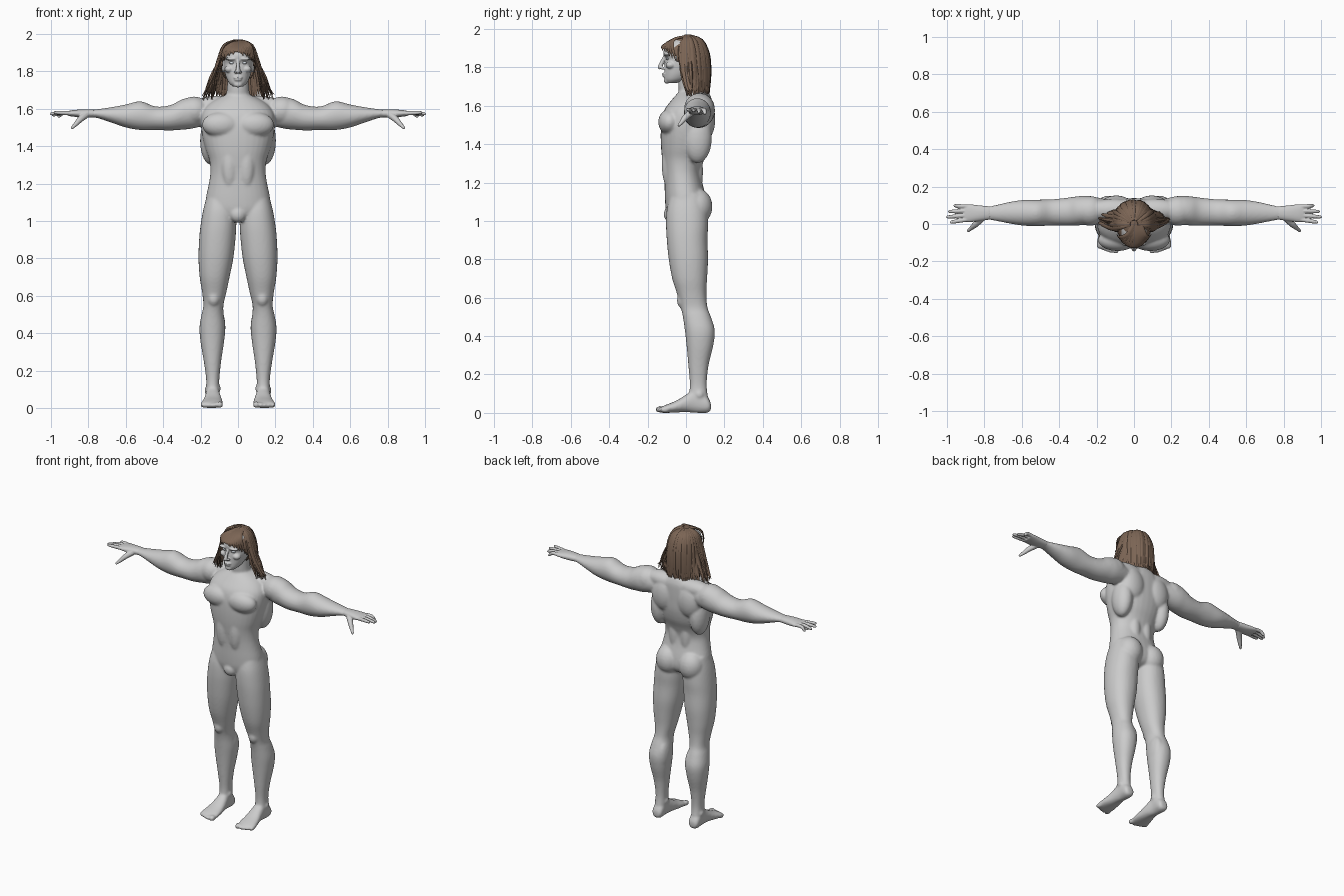
import bpy, bmesh, math, random
from mathutils import Vector, Matrix

random.seed(4)
if "Cube" in bpy.data.objects:
    bpy.data.objects.remove(bpy.data.objects["Cube"])


def material(name, rgb):
    mat = bpy.data.materials.new(name)
    mat.use_nodes = True
    mat.diffuse_color = (*rgb, 1)
    bsdf = next(n for n in mat.node_tree.nodes if n.type == "BSDF_PRINCIPLED")
    bsdf.inputs["Base Color"].default_value = (*rgb, 1)
    bsdf.inputs["Roughness"].default_value = .7
    return mat


skin = material("grey skin", (.6, .6, .6))
brown = material("brown hair", (.2, .13, .09))
pale = material("pale eye", (.7, .75, .8))


def curve_through(rows, steps):
    """Smooth interpolation through tuples of numbers."""
    out = []
    for i in range(len(rows) - 1):
        a, b = rows[max(i - 1, 0)], rows[i]
        c, d = rows[i + 1], rows[min(i + 2, len(rows) - 1)]
        for k in range(steps):
            t = k / steps
            out.append([q + t * (r - p) / 2 + t * t * (p - 2.5 * q + 2 * r - s / 2)
                        + t ** 3 * (1.5 * (q - r) + (s - p) / 2)
                        for p, q, r, s in zip(a, b, c, d)])
    return out + [list(rows[-1])]


def skin_rings(bm, rings):
    rings = [[bm.verts.new(p) for p in ring] for ring in rings]
    n = len(rings[0])
    for a, b in zip(rings, rings[1:]):
        for i in range(n):
            bm.faces.new((a[i], a[(i + 1) % n], b[(i + 1) % n], b[i]))
    bm.faces.new(rings[0][::-1])
    bm.faces.new(rings[-1])


def loft(bm, axis, rows, side=1, power=2.2, sides=32):
    """Rounded sections along an axis, each row: position, then two extents."""
    others = [k for k in range(3) if k != axis]
    rings = []
    for t, a0, a1, b0, b1 in curve_through(rows, 4):
        ring = []
        for i in range(sides):
            ang = math.tau * i / sides
            c, s = math.cos(ang), math.sin(ang)
            p = Vector()
            p[axis] = t
            p[others[0]] = (a0 + a1) / 2 + (a1 - a0) / 2 * math.copysign(abs(c) ** (2 / power), c)
            p[others[1]] = (b0 + b1) / 2 + (b1 - b0) / 2 * math.copysign(abs(s) ** (2 / power), s)
            p.x *= side
            ring.append(p)
        rings.append(ring)
    skin_rings(bm, rings)


def centred(rows):
    return [(z, -w, w, front, back) for z, w, front, back in rows]


def blob(bm, centre, radii, side=1):
    x, y, z = centre
    bmesh.ops.create_icosphere(bm, subdivisions=3, radius=1,
                               matrix=Matrix.Translation((x * side, y, z)) @ Matrix.Diagonal((*radii, 1)))


def sweep(bm, points, widths, flat=1, ref=None, sides=8, steps=3):
    """Tapered strand through points; ref is the thin direction."""
    rows = curve_through([(*p, w) for p, w in zip(points, widths)], steps)
    pts = [Vector(r[:3]) for r in rows]
    rings = []
    for i, p in enumerate(pts):
        t = pts[min(i + 1, len(pts) - 1)] - pts[max(i - 1, 0)]
        n = Vector(ref) if ref else p - Vector((0, 0, min(p.z, 1.85)))
        across = t.cross(n).normalized()
        up = across.cross(t).normalized() * flat
        w = max(rows[i][3], .0015)
        rings.append([p + w * (across * math.cos(math.tau * k / sides) + up * math.sin(math.tau * k / sides))
                      for k in range(sides)])
    skin_rings(bm, rings)


def finish(bm, name, mat, voxel=None, smooth=6):
    bmesh.ops.recalc_face_normals(bm, faces=bm.faces[:])
    mesh = bpy.data.meshes.new(name)
    bm.to_mesh(mesh)
    bm.free()
    mesh.materials.append(mat)
    mesh.polygons.foreach_set("use_smooth", [True] * len(mesh.polygons))
    ob = bpy.data.objects.new(name, mesh)
    bpy.context.scene.collection.objects.link(ob)
    if voxel:
        fuse = ob.modifiers.new("fuse", "REMESH")
        fuse.mode, fuse.voxel_size, fuse.use_smooth_shade = "VOXEL", voxel, True
        soften = ob.modifiers.new("soften", "SMOOTH")
        soften.factor, soften.iterations = .5, smooth
    return ob


# Torso and neck
body = bmesh.new()
loft(body, 2, centred([
    (1.0, .04, -.06, .05), (1.02, .11, -.09, .09), (1.06, .17, -.105, .11), (1.12, .172, -.11, .105),
    (1.2, .156, -.112, .085), (1.26, .148, -.116, .078), (1.32, .152, -.124, .095), (1.38, .172, -.13, .12),
    (1.45, .19, -.132, .135), (1.52, .198, -.128, .138), (1.58, .19, -.112, .138), (1.63, .15, -.075, .135),
    (1.67, .08, -.04, .12)]))
loft(body, 2, centred([(1.58, .085, -.04, .12), (1.66, .068, -.036, .1),
                       (1.7, .06, -.04, .085), (1.78, .055, -.04, .08)]), power=2)
blob(body, (0, -.078, 1.035), (.045, .038, .045))
for s in (1, -1):
    # Muscle masses: chest, lats, shoulder blades, neck slope, shoulder, lower back, seat
    blob(body, (.088, -.085, 1.515), (.105, .06, .068), s)
    blob(body, (.145, .06, 1.43), (.058, .075, .13), s)
    blob(body, (.095, .1, 1.53), (.085, .053, .11), s)
    blob(body, (.11, .075, 1.615), (.14, .06, .055), s)
    blob(body, (.235, .07, 1.588), (.085, .08, .078), s)
    blob(body, (.042, .055, 1.26), (.038, .034, .13), s)
    blob(body, (.085, .058, 1.075), (.083, .08, .095), s)
    blob(body, (.045, -.09, 1.3), (.045, .037, .13), s)
    # Leg
    loft(body, 2, [
        (1.14, .03, .165, -.08, .09), (1.06, .014, .186, -.1, .11), (.98, .009, .2, -.104, .115),
        (.9, .014, .208, -.1, .112), (.8, .025, .211, -.09, .115), (.7, .045, .205, -.072, .11),
        (.62, .062, .192, -.047, .106), (.55, .078, .185, -.028, .112), (.5, .076, .195, -.016, .13),
        (.43, .068, .206, -.006, .15), (.35, .075, .2, .003, .142), (.25, .09, .183, .012, .118),
        (.15, .1, .17, .02, .108), (.08, .1, .172, .015, .115), (.03, .105, .168, .02, .12)], s)
    blob(body, (.13, -.01, .585), (.035, .038, .045), s)
    blob(body, (.103, .08, .43), (.036, .06, .1), s)
    # Foot with ankle bones and toes
    loft(body, 1, [
        (.13, .115, .158, .015, .05), (.11, .1, .172, 0, .085), (.05, .1, .172, 0, .125),
        (0, .09, .178, .004, .095), (-.05, .083, .19, .002, .064), (-.1, .08, .2, 0, .044),
        (-.128, .084, .2, 0, .032)], s)
    blob(body, (.104, .06, .105), (.013, .02, .02), s)
    blob(body, (.167, .07, .095), (.013, .02, .02), s)
    blob(body, (.097, -.135, .018), (.018, .026, .018), s)
    for k in range(4):
        blob(body, (.124 + .021 * k, -.134 + .008 * k, .015), (.011, .024, .015), s)
    # Arm
    loft(body, 0, [
        (.14, .03, .13, 1.52, 1.63), (.24, 0, .15, 1.495, 1.66), (.3, -.008, .148, 1.488, 1.65),
        (.36, -.01, .14, 1.484, 1.62), (.44, -.008, .132, 1.486, 1.612), (.52, -.012, .13, 1.486, 1.64),
        (.6, -.008, .128, 1.5, 1.623), (.68, .005, .115, 1.527, 1.608), (.76, .02, .097, 1.552, 1.597),
        (.82, .026, .092, 1.552, 1.593)], s, power=2)
finish(body, "body", skin, .007, 8)

# Hands
for s, name in ((1, "left_hand"), (-1, "right_hand")):
    hand = bmesh.new()
    loft(hand, 0, [(.77, .024, .094, 1.554, 1.596), (.83, .015, .1, 1.552, 1.597),
                   (.88, .01, .106, 1.558, 1.593), (.908, .013, .104, 1.562, 1.588)], s)
    for root, tip, reach, drop in ((.024, .01, .985, 1.58), (.047, .038, 1.003, 1.574),
                                   (.07, .067, .993, 1.567), (.093, .098, .965, 1.56)):
        sweep(hand, [(s * .89, root, 1.576), (s * .935, (root + tip) / 2, 1.578),
                     (s * (reach - .008), tip, drop), (s * reach, tip, drop)],
              (.012, .0115, .009, .004), ref=(0, 0, 1))
    sweep(hand, [(s * .81, .035, 1.57), (s * .845, 0, 1.542), (s * .87, -.022, 1.515),
                 (s * .89, -.04, 1.495)], (.02, .017, .012, .007), ref=(0, 0, 1))
    finish(hand, name, skin, .0035, 4)

# Head: skull, brow, nose, cheeks, lips, chin and ears
head = bmesh.new()
loft(head, 2, centred([
    (1.718, .026, -.1, -.05), (1.735, .046, -.112, 0), (1.76, .06, -.113, .04), (1.79, .07, -.112, .08),
    (1.82, .076, -.11, .095), (1.845, .077, -.107, .1), (1.87, .079, -.117, .104), (1.9, .078, -.112, .102),
    (1.93, .066, -.085, .085), (1.95, .04, -.045, .05)]), power=2.1)
sweep(head, [(0, -.11, 1.858), (0, -.124, 1.83), (0, -.135, 1.802), (0, -.132, 1.793)],
      (.009, .01, .013, .009), ref=(0, 1, 0))
blob(head, (0, -.112, 1.766), (.025, .013, .007))
blob(head, (0, -.11, 1.755), (.021, .013, .007))
blob(head, (0, -.1, 1.73), (.024, .015, .016))
for s in (1, -1):
    blob(head, (.012, -.122, 1.796), (.009, .012, .008), s)
    blob(head, (.034, -.1, 1.867), (.034, .02, .009), s)
    blob(head, (.047, -.08, 1.812), (.025, .026, .02), s)
    blob(head, (.08, .005, 1.825), (.008, .018, .03), s)
finish(head, "head", skin, .004, 4)

eyes = bmesh.new()
for s in (1, -1):
    blob(eyes, (.032, -.096, 1.846), (.015, .009, .007), s)
finish(eyes, "eyes", pale)

# Hair cap, opened over the face
cap = bmesh.new()
bmesh.ops.create_uvsphere(cap, u_segments=40, v_segments=24, radius=1,
                          matrix=Matrix.Translation((0, .003, 1.845)) @ Matrix.Diagonal((.098, .118, .117, 1)))
face_side = [f for f in cap.faces
             if f.calc_center_median().z < 1.905 - max(0, f.calc_center_median().y + .1) * 1.2
             and f.calc_center_median().y < -.015 or f.calc_center_median().z < 1.76]
bmesh.ops.delete(cap, geom=face_side, context="FACES")
finish(cap, "hair_cap", brown).modifiers.new("thickness", "SOLIDIFY").thickness = .006

# Long locks falling over the sides and back
locks = bmesh.new()
for i in range(84):
    ang = math.radians(-12 + 204 * i / 83)
    c, s = math.cos(ang), math.sin(ang)
    lift = random.uniform(-.004, .007)
    flare = .055 * max(0, abs(c) - .8) / .2 * random.uniform(.2, 1.3)
    end = 1.655 + random.uniform(-.012, .03)
    path = [(.02 * c, .02 * s, 1.962 + lift),
            ((.07 + lift) * c, .085 * s, 1.936 + lift),
            ((.1 + lift) * c, (.114 + lift) * s, 1.87),
            ((.108 + lift + flare * .35) * c, .004 + (.118 + lift) * s, 1.78),
            ((.113 + flare) * c, .018 + (.1 + lift) * s, 1.7),
            ((.115 + flare * 1.3) * c, .025 + (.09 + lift) * s, end)]
    sweep(locks, path, (.007, .012, .013, .012, .009, .002), flat=.45, sides=6)

# Side locks swinging out to the shoulders
for s in (1, -1):
    for k in range(7):
        reach = .135 + .009 * k
        path = [(s * .085, -.03 + .008 * k, 1.91), (s * .105, -.03 + .008 * k, 1.85),
                (s * (.07 + reach * .42), -.012 + .006 * k, 1.765), (s * reach, .005 + .004 * k, 1.65 + .004 * (k % 3))]
        sweep(locks, path, (.01, .012, .012, .002), flat=.5, sides=6)

# Fringe swept from an off-centre parting
for k in range(18):
    u = k / 17 * 2 - 1
    x = .088 * u
    tip = 1.9 - .055 * abs(u) ** 2 + random.uniform(-.012, .008)
    path = [(.02 + .012 * u, .02, 1.964), (.012 + x * .5, -.055, 1.95),
            (x * .85, -.118 + .045 * u * u, 1.915), (x * 1.05, -.129 + .075 * u * u, tip)]
    sweep(locks, path, (.01, .013, .012, .002), flat=.45, sides=6)
finish(locks, "hair_locks", brown)
for ob in bpy.context.scene.objects:
    ob.select_set(ob.name == "hair_locks")
    if ob.name == "hair_locks":
        bpy.context.view_layer.objects.active = ob
bpy.ops.object.shade_smooth_by_angle(angle=math.radians(40))
